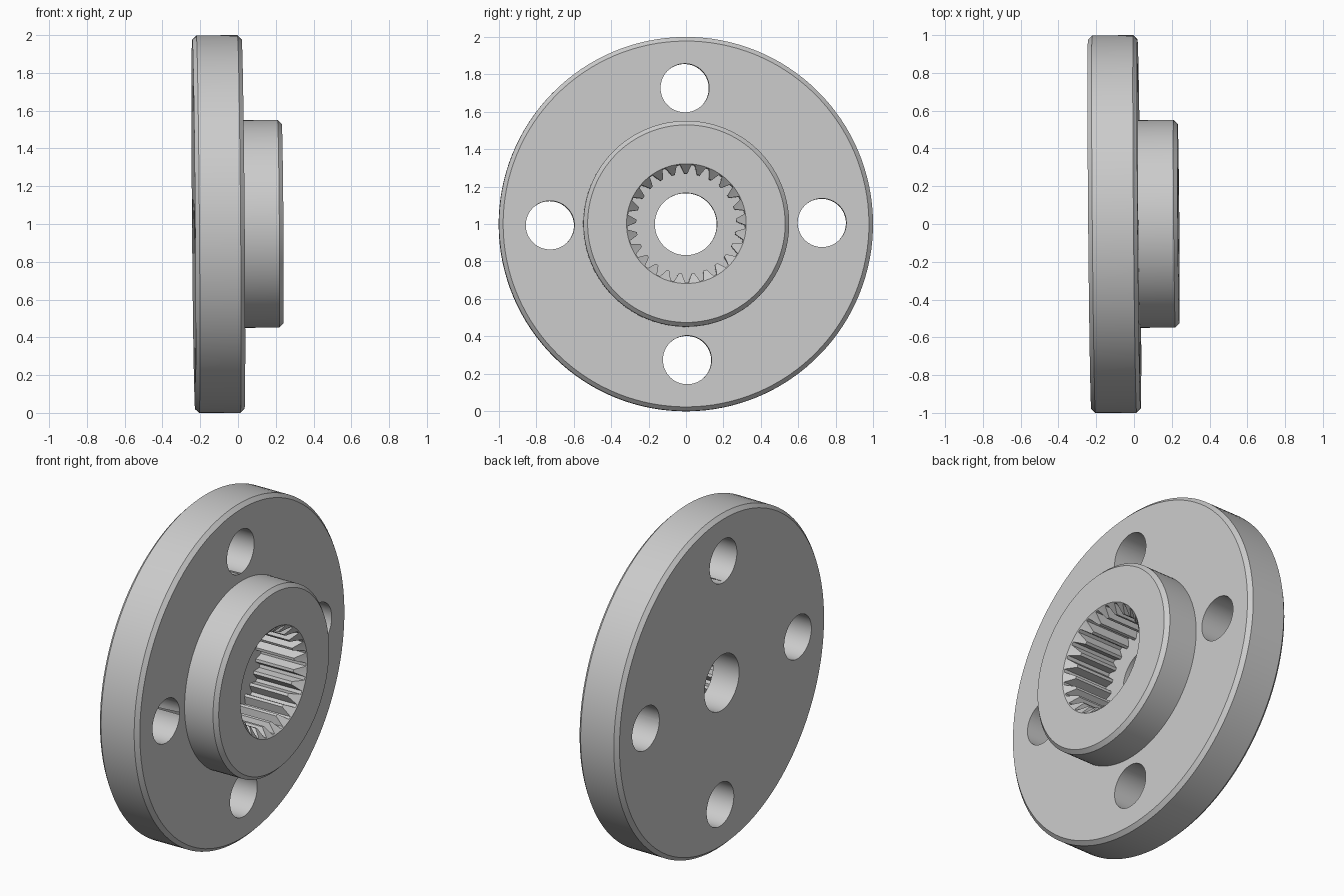
import bpy, bmesh
from math import cos, sin, pi, radians
from mathutils import Matrix

cube = bpy.data.objects.get("Cube")
if cube:
    bpy.data.objects.remove(cube, do_unlink=True)

metal = bpy.data.materials.new("light_grey_metal")
metal.use_nodes = True
GREY = (0.6, 0.6, 0.6, 1.0)
metal.diffuse_color = GREY
metal.node_tree.nodes["Principled BSDF"].inputs["Base Color"].default_value = GREY

BACK, STEP, FACE = -0.235, 0.027, 0.236      # heights along the turning axis
FLOOR = -0.065                               # bottom of the splined socket
TEETH = 25


def ring(radius, sides=128):
    return [(radius * cos(2 * pi * i / sides), radius * sin(2 * pi * i / sides))
            for i in range(sides)]


def loft(name, sections, centre=(0, 0)):
    """Solid skinned through outlines, each given as (outline, height)."""
    bm = bmesh.new()
    loops = [[bm.verts.new((x + centre[0], y + centre[1], h)) for x, y in outline]
             for outline, h in sections]
    for low, high in zip(loops, loops[1:]):
        for i in range(len(low)):
            j = (i + 1) % len(low)
            bm.faces.new((low[i], low[j], high[j], high[i]))
    bm.faces.new(loops[0][::-1])
    bm.faces.new(loops[-1])
    mesh = bpy.data.meshes.new(name)
    bm.to_mesh(mesh)
    bm.free()
    obj = bpy.data.objects.new(name, mesh)
    bpy.context.collection.objects.link(obj)
    mesh.materials.append(metal)
    return obj


# Flange and hub turned as one body with chamfered rims
C = 0.022
profile = [(1 - C, BACK), (1, BACK + C), (1, STEP - C), (1 - C, STEP),
           (0.55, STEP), (0.55, FACE - C), (0.55 - C, FACE)]
body = loft("splined_flange_hub", [(ring(r), h) for r, h in profile])

# Centre bore and four bolt holes
cutters = [loft("bore_cutter", [(ring(0.166), -1), (ring(0.166), 1)])]
for k in range(4):
    a = k * pi / 2
    spot = (0.727 * cos(a), 0.727 * sin(a))
    cutters.append(loft("bolt_hole_cutter",
                        [(ring(0.13, 64), -1), (ring(0.13, 64), 1)], spot))

# Splined socket: each tooth has a narrow root land and tip land
ROOT, TIP = 0.315, 0.268
spline = []
for k in range(TEETH):
    for offset, r in ((-0.12, ROOT), (0.12, ROOT), (0.38, TIP), (0.62, TIP)):
        a = 2 * pi * (k + offset) / TEETH
        spline.append((r * cos(a), r * sin(a)))
cutters.append(loft("spline_cutter", [(spline, FLOOR), (spline, 1)]))

# Tapered lead-in across the tooth ends
cutters.append(loft("lead_in_cutter", [(ring(0.22), FACE - 0.1), (ring(0.42), FACE + 0.1)]))

for cutter in cutters:
    cutter.hide_render = True
    mod = body.modifiers.new(cutter.name, "BOOLEAN")
    mod.operation = "DIFFERENCE"
    mod.solver = "EXACT"
    mod.object = cutter

# Bake the cuts and remove the cutters
bpy.context.view_layer.update()
evaluated = body.evaluated_get(bpy.context.evaluated_depsgraph_get())
cut_mesh = bpy.data.meshes.new_from_object(evaluated)
body.modifiers.clear()
body.data = cut_mesh
for cutter in cutters:
    bpy.data.objects.remove(cutter, do_unlink=True)

# Stand the disc on its rim with its slight tilt
cut_mesh.transform(Matrix.Translation((0, 0, 1))
                   @ Matrix.Rotation(radians(0.5), 4, "Z")
                   @ Matrix.Rotation(radians(-0.45), 4, "Y")
                   @ Matrix.Rotation(radians(0.5), 4, "X")
                   @ Matrix.Rotation(pi / 2, 4, "Y"))

bpy.ops.object.select_all(action="DESELECT")
body.select_set(True)
bpy.context.view_layer.objects.active = body
bpy.ops.object.shade_smooth_by_angle(angle=radians(25))
